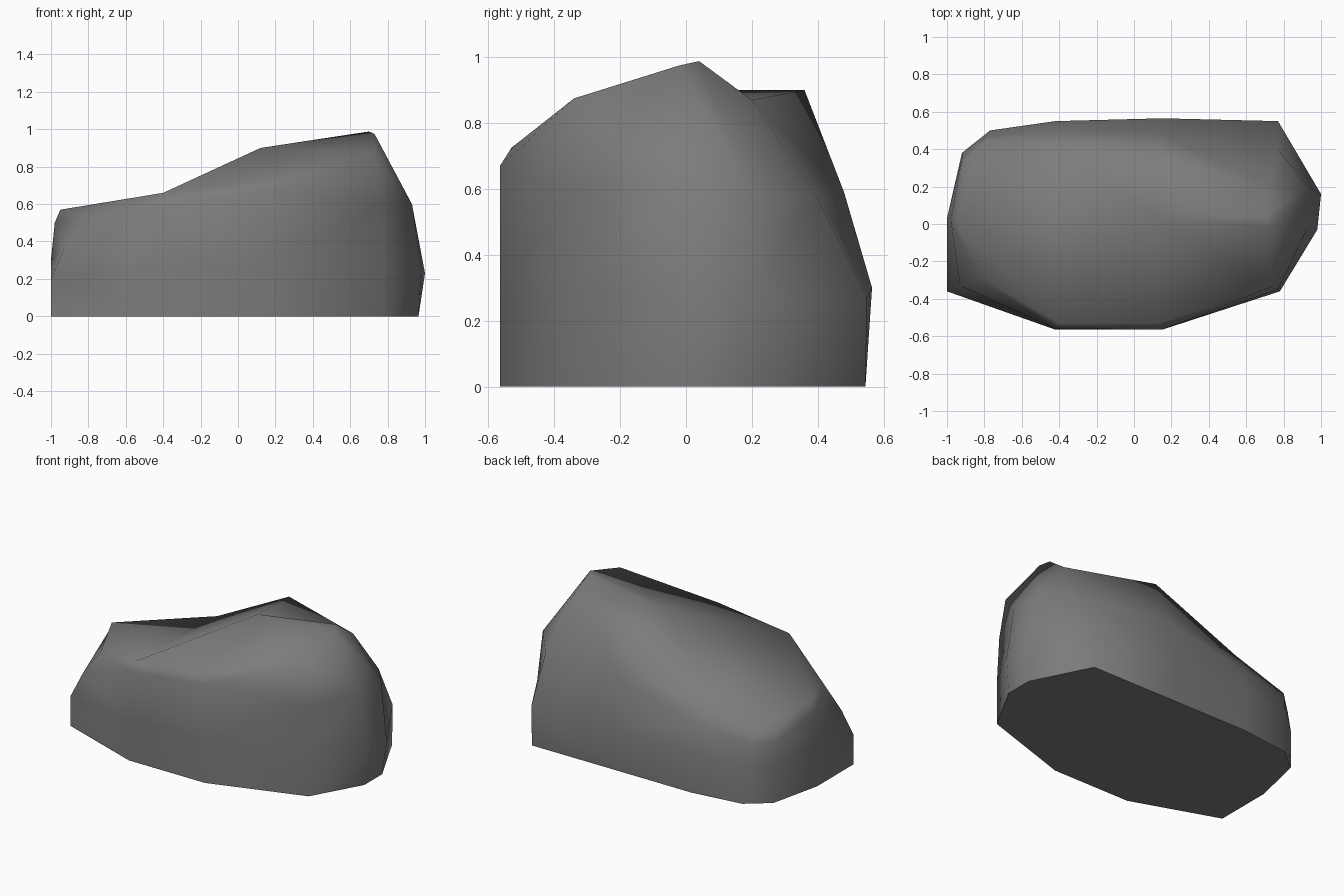
import bpy
import bmesh
import math

cube = bpy.data.objects.get("Cube")
if cube:
    bpy.data.objects.remove(cube, do_unlink=True)


def make_material(name, colour):
    material = bpy.data.materials.new(name)
    material.use_nodes = True
    material.diffuse_color = colour
    shader = material.node_tree.nodes["Principled BSDF"]
    shader.inputs["Base Color"].default_value = colour
    shader.inputs["Roughness"].default_value = 0.9
    return material


# Belt around the boulder, counter-clockwise from the front corner of the low end
belt = [(-1, -.36, .2), (-.42, -.565, .28), (.15, -.565, .28), (.78, -.36, .3),
        (.98, -.03, .25), (1, .16, .23), (.77, .55, .27), (.15, .565, .3),
        (-.42, .55, .28), (-.77, .5, .25), (-.92, .38, .25), (-1, .03, .3)]

# Shoulder where the walls begin to lean inward
shoulder = [(-.93, -.33, .36), (-.42, -.56, .6), (.15, -.565, .67), (.77, -.35, .6),
            (.93, -.02, .6), (.93, .2, .6), (.77, .4, .57), (.15, .48, .59),
            (-.44, .5, .45), (-.8, .46, .4), (-.92, .35, .4), (-.98, .02, .5)]

# Crest: the rim of the sloping top
crest = [(-.82, -.29, .53), (-.4, -.53, .66), (.13, -.53, .725), (.73, -.34, .875),
         (.73, -.02, .975), (.7, .04, .988), (.72, .2, .87), (.13, .36, .9),
         (-.45, .42, .59), (-.82, .43, .46), (-.9, .33, .46), (-.95, .01, .57)]

# The foot drops straight down from the belt, tucked in slightly on two sides
foot = [(min(x, .965), min(y, .545), 0) for x, y, z in belt]


def bridge(bm, lower, upper):
    count = len(lower)
    for i in range(count):
        j = (i + 1) % count
        bm.faces.new((lower[i], lower[j], upper[j], upper[i]))


def build_boulder(name, material):
    bm = bmesh.new()
    rings = [[bm.verts.new(point) for point in ring]
             for ring in (foot, belt, shoulder, crest)]

    # Walls and flat underside
    for lower, upper in zip(rings, rings[1:]):
        bridge(bm, lower, upper)
    bm.faces.new(list(reversed(rings[0])))

    # Facets of the low end
    rim = rings[-1]
    for facet in [(0, 1, 11), (1, 8, 11), (8, 9, 11), (9, 10, 11)]:
        bm.faces.new([rim[i] for i in facet])

    # Facets fanning out from the middle of the ridge to the high end
    ridge = bm.verts.new((.12, .04, .9))
    for a, b in zip(rim[1:8], rim[2:9]):
        bm.faces.new((a, b, ridge))
    bm.faces.new((rim[8], rim[1], ridge))

    bmesh.ops.triangulate(bm, faces=[f for f in bm.faces if len(f.verts) == 4])
    bmesh.ops.recalc_face_normals(bm, faces=bm.faces)
    mesh = bpy.data.meshes.new(name)
    bm.to_mesh(mesh)
    bm.free()
    mesh.materials.append(material)
    boulder = bpy.data.objects.new(name, mesh)
    bpy.context.collection.objects.link(boulder)
    return boulder


boulder = build_boulder("boulder", make_material("stone grey", (.2, .2, .2, 1)))

# Soft facets with a crisp base edge
bpy.ops.object.select_all(action="DESELECT")
boulder.select_set(True)
bpy.context.view_layer.objects.active = boulder
bpy.ops.object.shade_smooth_by_angle(angle=math.radians(70))
